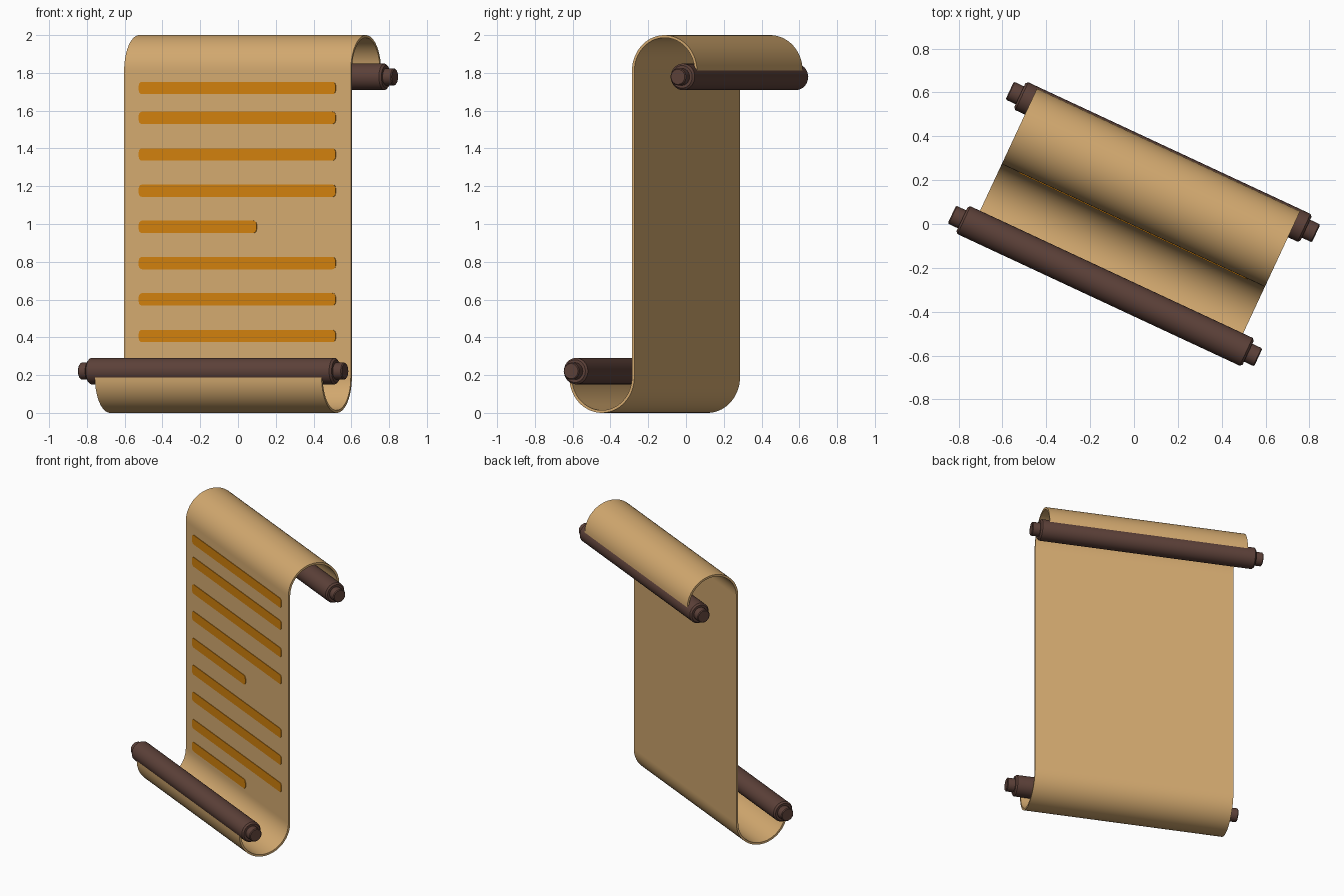
import bpy, bmesh, math

if "Cube" in bpy.data.objects:
    bpy.data.objects.remove(bpy.data.objects["Cube"])

TURN = math.radians(-25)      # whole model is turned about z
HALF_W = 0.662                # half width of the sheet
T = 0.007                     # half thickness of the sheet
R = 0.183                     # curl radius (mid surface)


def material(name, rgb):
    m = bpy.data.materials.new(name)
    m.diffuse_color = (*rgb, 1)
    m.use_nodes = True
    m.node_tree.nodes["Principled BSDF"].inputs["Base Color"].default_value = m.diffuse_color
    return m


PAPER = material("tan parchment", (0.658, 0.402, 0.162))
INK = material("orange ink", (0.66, 0.225, 0.004))
WOOD = material("dark brown wood", (0.109, 0.053, 0.041))


def finish(bm, name, mat, smooth=True):
    bmesh.ops.recalc_face_normals(bm, faces=bm.faces[:])
    me = bpy.data.meshes.new(name)
    bm.to_mesh(me)
    bm.free()
    me.materials.append(mat)
    ob = bpy.data.objects.new(name, me)
    bpy.context.collection.objects.link(ob)
    ob.rotation_euler.z = TURN
    if smooth:
        bpy.ops.object.select_all(action='DESELECT')
        ob.select_set(True)
        bpy.context.view_layer.objects.active = ob
        bpy.ops.object.shade_smooth_by_angle(angle=math.radians(35))
    return ob


def skin(bm, rings, closed):
    """Bridge consecutive vertex rings with quads."""
    for a, b in zip(rings, rings[1:]):
        n = len(a)
        for i in range(n if closed else n - 1):
            j = (i + 1) % n
            bm.faces.new((a[i], a[j], b[j], b[i]))


# Sheet: S-shaped strip with curls, built as closed cross-sections
def sheet():
    steps = 28
    path = []                                     # (y, z, normal y, normal z)
    for i in range(steps + 1):                    # top curl, from its free edge
        a = math.pi * i / steps
        c, s = math.cos(a), math.sin(a)
        path.append((R + R * c, 2 - T - R + R * s, c, s))
    for y, z, ny, nz in reversed(path[:]):        # bottom curl, turned by 180 degrees
        path.append((-y, 2 - z, ny, nz))
    bm = bmesh.new()
    rings = []
    for y, z, ny, nz in path:
        rings.append([bm.verts.new((x, y + d * ny, z + d * nz))
                      for x, d in ((-HALF_W, -T), (HALF_W, -T), (HALF_W, T), (-HALF_W, T))])
    skin(bm, rings, True)
    bm.faces.new(rings[0])
    bm.faces.new(rings[-1])
    finish(bm, "parchment_sheet", PAPER)


# Rod: turned profile with a thick body and thin end knobs
def rod(name, y0, z0, sides=32):
    half = [(0.0, 0.07), (0.71, 0.07), (0.72, 0.06), (0.72, 0.045), (0.766, 0.045), (0.771, 0.040)]
    profile = [(-x, r) for x, r in reversed(half[1:])] + half[1:]
    bm = bmesh.new()
    rings = []
    for x, r in profile:
        rings.append([bm.verts.new((x, y0 + r * math.cos(2 * math.pi * k / sides),
                                    z0 + r * math.sin(2 * math.pi * k / sides)))
                      for k in range(sides)])
    skin(bm, rings, True)
    bm.faces.new(rings[0])
    bm.faces.new(rings[-1])
    finish(bm, name, WOOD)


# Text line: thin plate with rounded corners on the front of the sheet
def stripe(index, x0, x1, z0, h=0.033, r=0.02):
    outline = []
    for cx, cz, start in ((x1 - r, z0 + h - r, 0), (x0 + r, z0 + h - r, 90),
                          (x0 + r, z0 - h + r, 180), (x1 - r, z0 - h + r, 270)):
        for k in range(4):
            a = math.radians(start + 30 * k)
            outline.append((cx + r * math.cos(a), cz + r * math.sin(a)))
    bm = bmesh.new()
    rings = [[bm.verts.new((x, y, z)) for x, z in outline] for y in (-T + 0.001, -T - 0.004)]
    skin(bm, rings, True)
    bm.faces.new(rings[0])
    bm.faces.new(rings[1])
    finish(bm, f"ink_line_{index}", INK, smooth=False)


sheet()
rod("top_rod", 0.312, 1.779)
rod("bottom_rod", -0.312, 0.221)
for i, z in enumerate((1.72, 1.562, 1.368, 1.176, 0.985, 0.793, 0.601, 0.407, 0.245)):
    stripe(i + 1, -0.575, 0.113 if i in (4, 8) else 0.575, z)
